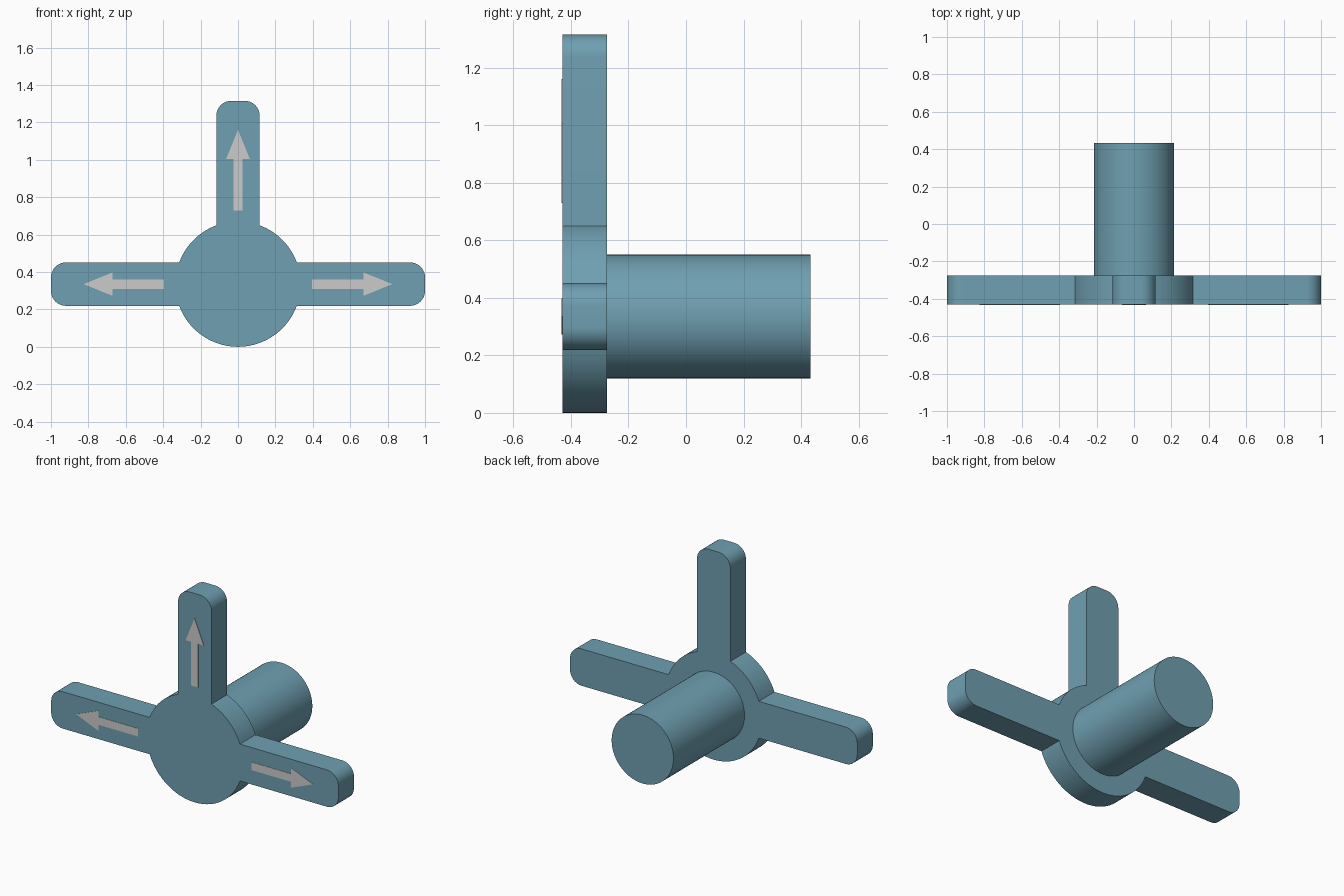
import bpy
import bmesh
from math import asin, cos, sin, pi, radians

cube = bpy.data.objects.get("Cube")
if cube:
    bpy.data.objects.remove(cube, do_unlink=True)

HUB_R = 0.335       # hub radius, also the height of its centre
ARM_W = 0.116       # half width of an arm
CORNER = 0.08       # rounding of the arm tips
FRONT, BACK, END = -0.43, -0.275, 0.432

blue = bpy.data.materials.new("blue_plastic")
blue.use_nodes = True
colour = (0.16, 0.35, 0.44, 1)
blue.diffuse_color = colour
blue.node_tree.nodes["Principled BSDF"].inputs["Base Color"].default_value = colour


def arc(cx, cy, r, start, end, steps):
    return [(cx + r * cos(start + (end - start) * i / steps),
             cy + r * sin(start + (end - start) * i / steps))
            for i in range(steps + 1)]


def turn(points, a):
    return [(u * cos(a) - v * sin(a), u * sin(a) + v * cos(a)) for u, v in points]


def prism(name, outline, y0, y1, material=None):
    """Extrude an outline, drawn around the hub centre, from y0 to y1."""
    bm = bmesh.new()
    face = bm.faces.new([bm.verts.new((u, y0, v + HUB_R)) for u, v in outline])
    result = bmesh.ops.extrude_face_region(bm, geom=[face], use_keep_orig=True)
    moved = [g for g in result["geom"] if isinstance(g, bmesh.types.BMVert)]
    bmesh.ops.translate(bm, vec=(0, y1 - y0, 0), verts=moved)
    bmesh.ops.recalc_face_normals(bm, faces=bm.faces)
    mesh = bpy.data.meshes.new(name)
    bm.to_mesh(mesh)
    bm.free()
    obj = bpy.data.objects.new(name, mesh)
    bpy.context.collection.objects.link(obj)
    if material:
        mesh.materials.append(material)
    bpy.ops.object.select_all(action="DESELECT")
    obj.select_set(True)
    bpy.context.view_layer.objects.active = obj
    bpy.ops.object.shade_smooth_by_angle(angle=radians(30))
    return obj


def arm_tip(length):
    u, v = length - CORNER, ARM_W - CORNER
    return arc(u, -v, CORNER, -pi / 2, 0, 10) + arc(u, v, CORNER, 0, pi / 2, 10)


# Handle plate: one outline of hub arcs and three round-tipped arms
arms = [("left", 0, 1.0), ("top", pi / 2, 0.98), ("right", pi, 1.0)]
joint = asin(ARM_W / HUB_R)
outline = []
for i, (side, angle, length) in enumerate(arms):
    following = arms[i + 1][1] if i < 2 else 2 * pi
    outline += turn(arm_tip(length), angle)
    outline += arc(0, 0, HUB_R, angle + joint, following - joint, 48 if i == 2 else 16)
prism("handle_plate", outline, FRONT, BACK, blue)

# Round stem behind the hub
prism("stem", arc(0, 0, 0.215, 0, 2 * pi, 96)[:-1], BACK - 0.005, END, blue)

# Raised arrows, one on each arm
half = [(0.395, 0.025), (0.67, 0.025), (0.67, 0.063), (0.825, 0)]
arrow = half + [(u, -v) for u, v in reversed(half[:-1])]
for side, angle, length in arms:
    prism(side + "_arrow", turn(arrow, angle), -END, FRONT + 0.005)
